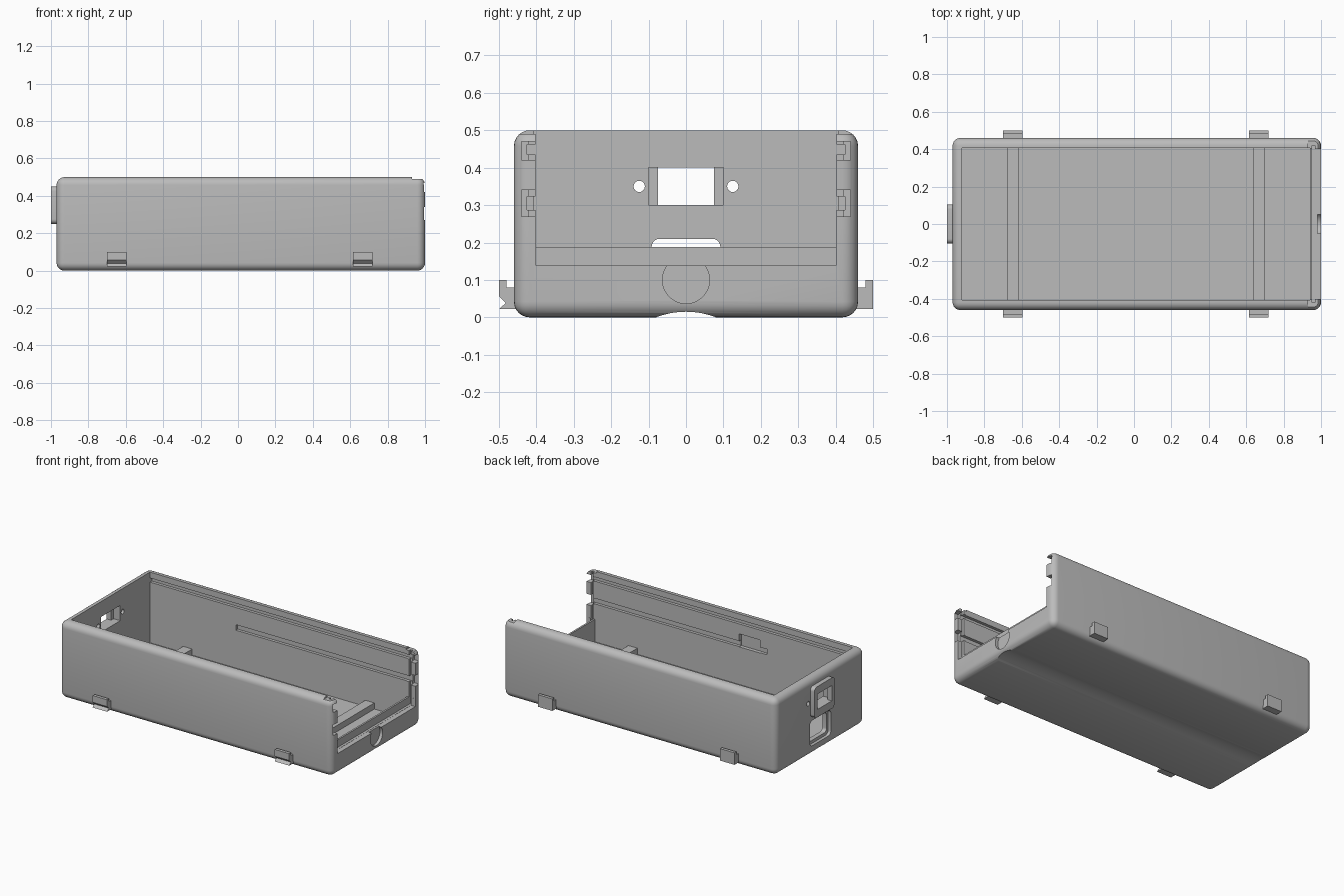
import bpy, bmesh, math
from mathutils import Matrix, Vector

default = bpy.data.objects.get("Cube")
if default:
    bpy.data.objects.remove(default)

grey = bpy.data.materials.new("plain_grey")
grey.use_nodes = True
colour = (0.5, 0.5, 0.5, 1)
grey.diffuse_color = colour
grey.node_tree.nodes["Principled BSDF"].inputs["Base Color"].default_value = colour


def to_object(bm, name):
    bmesh.ops.recalc_face_normals(bm, faces=bm.faces)
    mesh = bpy.data.meshes.new(name)
    bm.to_mesh(mesh)
    bm.free()
    mesh.materials.append(grey)
    ob = bpy.data.objects.new(name, mesh)
    bpy.context.collection.objects.link(ob)
    return ob


def box(name, x, y, z, radius=0, axis=None):
    """Box from ranges; edges rounded all over, or only those along one axis."""
    bm = bmesh.new()
    bmesh.ops.create_cube(bm, size=1)
    for v in bm.verts:
        v.co = Vector([r[0] + (c + 0.5) * (r[1] - r[0]) for c, r in zip(v.co, (x, y, z))])
    if radius:
        edges = [e for e in bm.edges if axis is None or
                 abs((e.verts[0].co - e.verts[1].co).normalized()[axis]) > 0.9]
        bmesh.ops.bevel(bm, geom=edges, offset=radius, segments=6, profile=0.5, affect='EDGES')
    return to_object(bm, name)


def rod(name, x, y, z, radius, sides=48):
    """Cylinder lying along x."""
    bm = bmesh.new()
    bmesh.ops.create_cone(bm, cap_ends=True, segments=sides, radius1=radius, radius2=radius,
                          depth=x[1] - x[0],
                          matrix=Matrix.Translation((sum(x) / 2, y, z)) @ Matrix.Rotation(math.pi / 2, 4, 'Y'))
    return to_object(bm, name)


def prism(name, x, outline):
    """Outline in y, z extruded along x."""
    bm = bmesh.new()
    face = bm.faces.new([bm.verts.new((x[0], y, z)) for y, z in outline])
    out = bmesh.ops.extrude_face_region(bm, geom=[face])
    bmesh.ops.translate(bm, vec=(x[1] - x[0], 0, 0),
                        verts=[g for g in out["geom"] if isinstance(g, bmesh.types.BMVert)])
    return to_object(bm, name)


def cut(target, cutter):
    cutter.hide_render = True
    mod = target.modifiers.new("cut", 'BOOLEAN')
    mod.operation = 'DIFFERENCE'
    mod.solver = 'EXACT'
    mod.object = cutter
    bpy.context.view_layer.objects.active = target
    bpy.ops.object.modifier_apply(modifier=mod.name)
    bpy.data.objects.remove(cutter)


def smooth(ob):
    bpy.ops.object.select_all(action='DESELECT')
    ob.select_set(True)
    bpy.context.view_layer.objects.active = ob
    bpy.ops.object.shade_smooth_by_angle(angle=math.radians(30))


# Rounded tray with open top
tray = box("tray", (-0.97, 1.0), (-0.46, 0.46), (0, 0.5), 0.042)
cut(tray, box("cavity", (-0.92, 0.94), (-0.406, 0.406), (0.04, 0.6)))

# Open end: low stepped sill, panel slot and lowered rim
cut(tray, box("end_opening", (0.9, 1.1), (-0.402, 0.402), (0.188, 0.6)))
cut(tray, box("sill_step", (0.968, 1.1), (-0.401, 0.401), (0.138, 0.3)))
cut(tray, box("panel_slot", (0.952, 0.969), (-0.42, 0.42), (0.139, 0.6)))
cut(tray, box("rim_step", (0.93, 1.1), (-0.5, 0.5), (0.49, 0.6)))

# Sliding grooves inside both long walls, with wider mouths at the open end
for side in (-1, 1):
    def across(a, b):
        return tuple(sorted((side * a, side * b)))
    cut(tray, box("lid_groove", (-0.919, 1.1), across(0.39, 0.425), (0.435, 0.462)))
    cut(tray, box("board_groove", (-0.3, 1.1), across(0.39, 0.425), (0.287, 0.323)))
    cut(tray, box("lid_mouth", (0.965, 1.1), across(0.39, 0.44), (0.42, 0.47)))
    cut(tray, box("board_mouth", (0.965, 1.1), across(0.39, 0.44), (0.27, 0.34)))
cut(tray, box("wall_pocket", (-0.25, -0.1), (-0.43, -0.39), (0.285, 0.37)))

# Round recess under the sill and shallow channel along the underside
cut(tray, rod("round_recess", (0.98, 1.1), 0, 0.1, 0.063))
cut(tray, rod("underside_channel", (-1.2, 1.2), 0, -0.205, 0.22, 128))

# Closed end: switch opening, screw holes, socket recess and socket opening
cut(tray, box("switch_opening", (-1.1, -0.9), (-0.1, 0.1), (0.3, 0.4)))
for y in (-0.125, 0.125):
    cut(tray, rod("screw_hole", (-1.1, -0.9), y, 0.35, 0.015, 24))
cut(tray, box("socket_recess", (-1.1, -0.95), (-0.108, 0.108), (0.06, 0.225), 0.025, 0))
cut(tray, box("socket_opening", (-1.1, -0.9), (-0.092, 0.092), (0.08, 0.21), 0.022, 0))
smooth(tray)

# Raised frame around the switch opening
frame = box("switch_frame", (-1.0, -0.968), (-0.104, 0.104), (0.25, 0.45), 0.025, 0)
cut(frame, box("frame_opening", (-1.1, -0.9), (-0.075, 0.075), (0.3, 0.4)))
smooth(frame)

# Ribs across the floor and hooks outside the long walls
for label, rib, hook in (("rear", (-0.68, -0.615), (-0.7, -0.595)),
                         ("front", (0.635, 0.70), (0.615, 0.72))):
    box(label + "_floor_rib", rib, (-0.41, 0.41), (0.03, 0.08))
    prism(label + "_plain_hook", hook,
          [(0.45, 0.022), (0.5, 0.022), (0.5, 0.1), (0.48, 0.1), (0.48, 0.08), (0.45, 0.08)])
    prism(label + "_notched_hook", hook,
          [(-0.45, 0.022), (-0.5, 0.022), (-0.482, 0.038), (-0.5, 0.056),
           (-0.5, 0.1), (-0.48, 0.1), (-0.48, 0.08), (-0.45, 0.08)])
